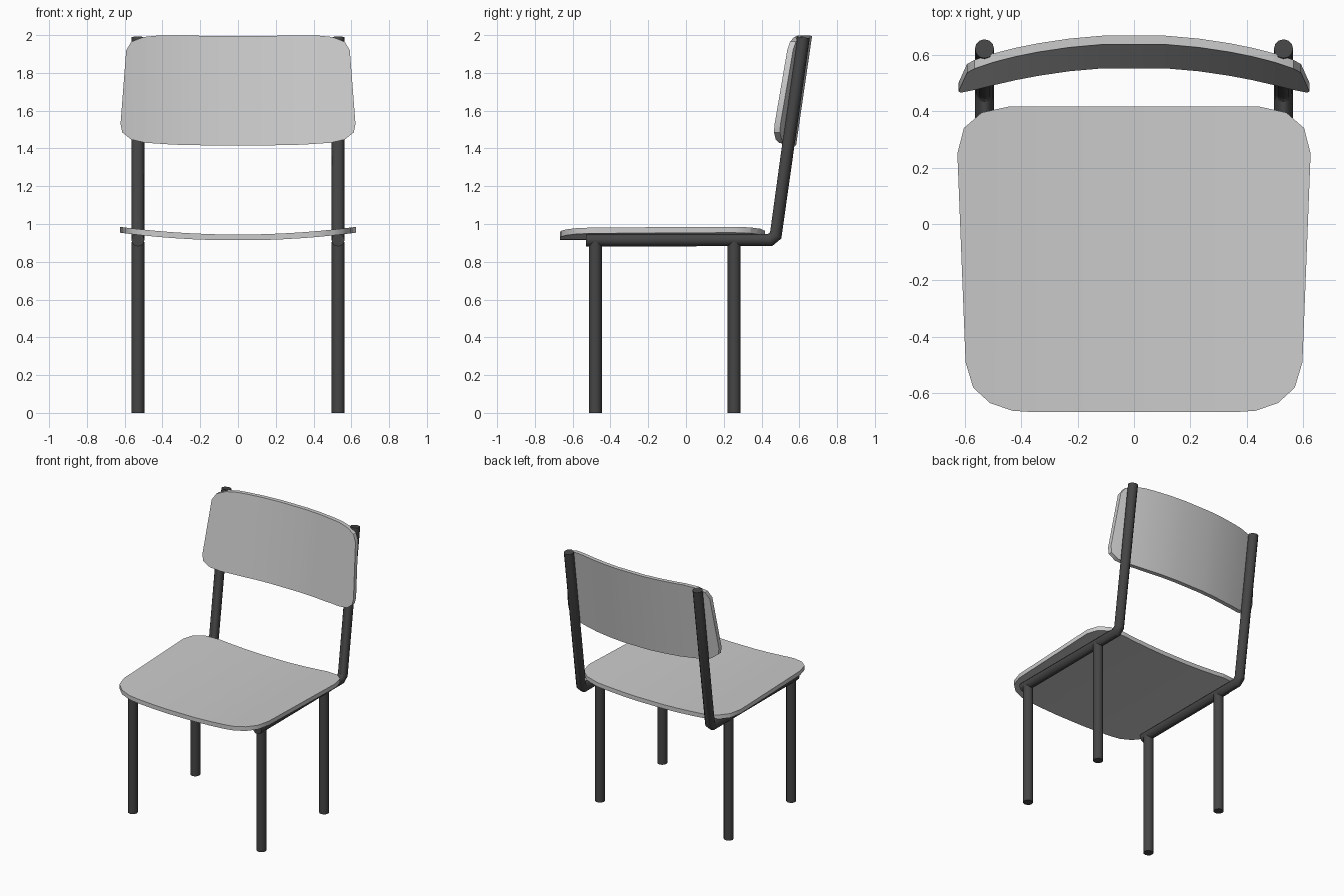
import bpy
import bmesh
import math
from mathutils import Vector

cube = bpy.data.objects.get("Cube")
if cube:
    bpy.data.objects.remove(cube, do_unlink=True)


def material(name, value):
    mat = bpy.data.materials.new(name)
    mat.use_nodes = True
    colour = (value, value, value, 1)
    mat.diffuse_color = colour
    mat.node_tree.nodes["Principled BSDF"].inputs["Base Color"].default_value = colour
    return mat


LIGHT = material("light grey board", 0.6)
DARK = material("dark grey metal", 0.06)
RADIUS = 0.034
SIDE = 0.53


def finish(obj, mat):
    obj.data.materials.clear()
    obj.data.materials.append(mat)
    bpy.ops.object.select_all(action="DESELECT")
    obj.select_set(True)
    bpy.context.view_layer.objects.active = obj
    if obj.type == "CURVE":
        bpy.ops.object.convert(target="MESH")
    bpy.ops.object.shade_smooth_by_angle(angle=math.radians(35))


def tube(name, points):
    """Round capped tube along a path."""
    curve = bpy.data.curves.new(name, "CURVE")
    curve.dimensions = "3D"
    curve.bevel_depth = RADIUS
    curve.bevel_resolution = 4
    curve.use_fill_caps = True
    spline = curve.splines.new("POLY")
    spline.points.add(len(points) - 1)
    for target, point in zip(spline.points, points):
        target.co = (*point, 1)
    obj = bpy.data.objects.new(name, curve)
    bpy.context.collection.objects.link(obj)
    finish(obj, DARK)


def board(name, half_outline, place, thickness):
    """Mirror half an outline, slice it across x, bend it and thicken it."""
    outline = half_outline + [(-x, v) for x, v in reversed(half_outline)]
    bm = bmesh.new()
    bm.faces.new([bm.verts.new((x, v, 0)) for x, v in outline])
    cuts = {0.11, 0.23, 0.34} | {x for x, v in half_outline}
    for x in sorted(cuts | {-x for x in cuts}):
        bmesh.ops.bisect_plane(bm, geom=bm.verts[:] + bm.edges[:] + bm.faces[:],
                               dist=1e-5, plane_co=(x, 0, 0), plane_no=(1, 0, 0))
    for vert in bm.verts:
        vert.co = place(vert.co.x, vert.co.y)
    extruded = bmesh.ops.extrude_face_region(bm, geom=bm.faces[:], use_keep_orig=True)
    moved = [g for g in extruded["geom"] if isinstance(g, bmesh.types.BMVert)]
    bmesh.ops.translate(bm, verts=moved, vec=thickness)
    bmesh.ops.recalc_face_normals(bm, faces=bm.faces[:])
    mesh = bpy.data.meshes.new(name)
    bm.to_mesh(mesh)
    bm.free()
    obj = bpy.data.objects.new(name, mesh)
    bpy.context.collection.objects.link(obj)
    finish(obj, LIGHT)


# Seat, dished across its width
board("seat",
      [(0.44, 0.417), (0.54, 0.395), (0.603, 0.34), (0.626, 0.25),
       (0.597, -0.49), (0.57, -0.58), (0.51, -0.635), (0.43, -0.662), (0.37, -0.666)],
      lambda x, y: Vector((x, y, 0.913 + 0.105 * x * x)),
      (0, 0, 0.031))

# Backrest, leaning back and curved around the sitter
board("backrest",
      [(0.11, 1.996), (0.42, 1.998), (0.50, 1.99), (0.565, 1.965), (0.592, 1.92),
       (0.622, 1.53), (0.613, 1.485), (0.565, 1.447), (0.49, 1.43), (0.34, 1.42),
       (0.11, 1.415)],
      lambda x, z: Vector((x, 0.555 + 0.146 * (z - 1.415) - 0.265 * x * x, z)),
      (0, 0.031, 0))

# Frame: one bent rail and two legs on each side
for side, x in (("left", SIDE), ("right", -SIDE)):
    tube(side + "_rail_and_post",
         [(x, -0.53, 0.915), (x, 0.445, 0.915), (x, 0.475, 0.94), (x, 0.621, 1.988)])
    for end, y in (("front", -0.48), ("back", 0.255)):
        tube(f"{end}_{side}_leg", [(x, y, 0), (x, y, 0.905)])
